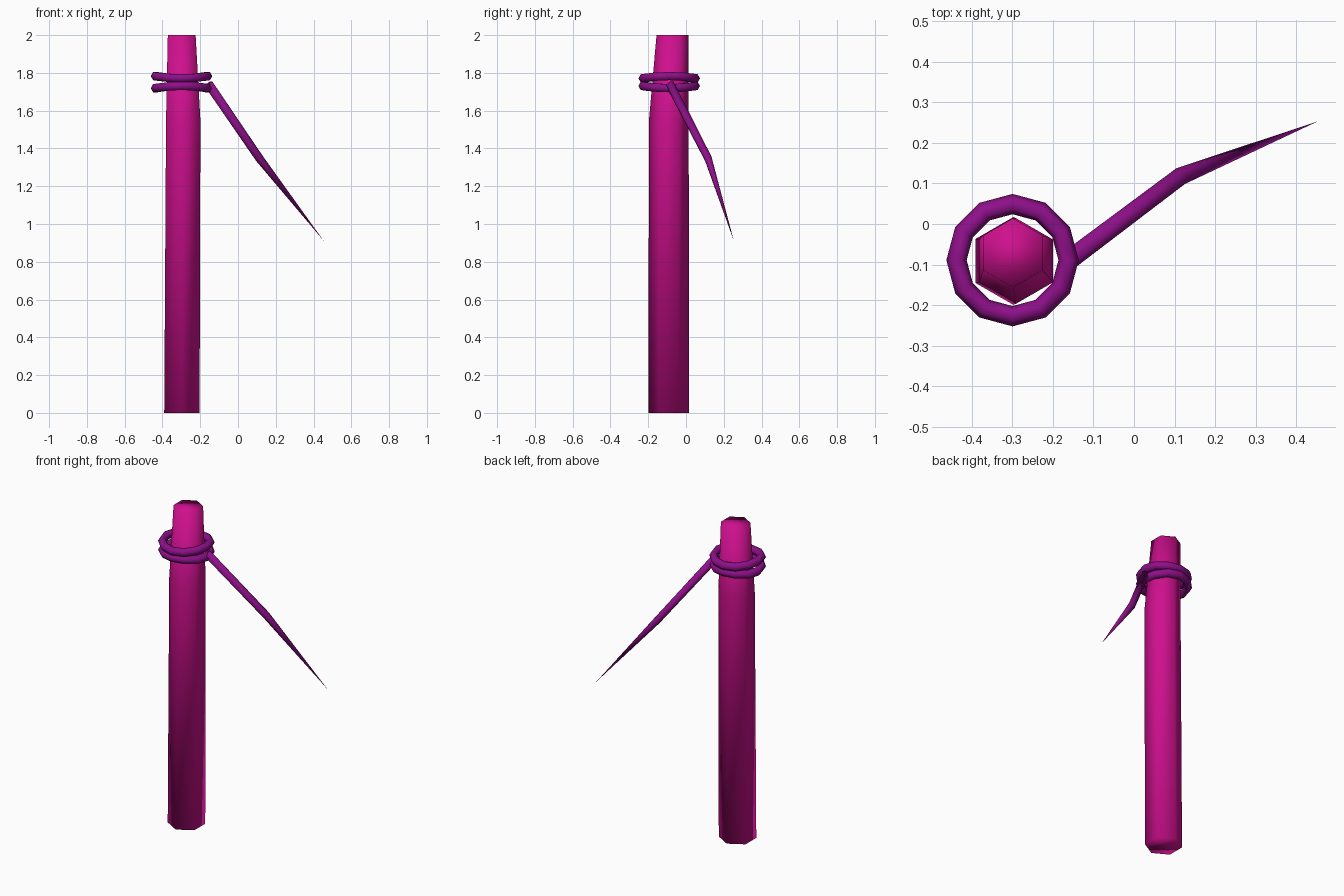
import bpy, bmesh
from math import cos, sin, pi, radians
from mathutils import Vector

cube = bpy.data.objects.get("Cube")
if cube:
    bpy.data.objects.remove(cube)


def material(name, rgb):
    m = bpy.data.materials.new(name)
    m.use_nodes = True
    m.diffuse_color = (*rgb, 1)
    m.node_tree.nodes["Principled BSDF"].inputs["Base Color"].default_value = (*rgb, 1)
    return m


magenta = material("magenta", (0.62, 0.005, 0.27))
purple = material("purple", (0.27, 0.005, 0.25))


def loft(name, rings, mat, closed=False):
    """Skin a list of equal point rings, closing it as a loop or with end caps."""
    bm = bmesh.new()
    loops = [[bm.verts.new(p) for p in ring] for ring in rings]
    n = len(loops[0])
    pairs = list(zip(loops, loops[1:]))
    if closed:
        pairs.append((loops[-1], loops[0]))
    for a, b in pairs:
        for i in range(n):
            j = (i + 1) % n
            bm.faces.new((a[i], a[j], b[j], b[i]))
    if not closed:
        bm.faces.new(loops[0][::-1])
        bm.faces.new(loops[-1])
    bmesh.ops.remove_doubles(bm, verts=bm.verts, dist=0.0005)
    bmesh.ops.recalc_face_normals(bm, faces=bm.faces)
    for f in bm.faces:
        f.smooth = True
    mesh = bpy.data.meshes.new(name)
    bm.to_mesh(mesh)
    bm.free()
    mesh.materials.append(mat)
    obj = bpy.data.objects.new(name, mesh)
    bpy.context.collection.objects.link(obj)
    return obj


def section(center, u, v, r, sides=6, turn=0.0):
    c = Vector(center)
    return [c + r * (cos(turn + 2 * pi * i / sides) * u + sin(turn + 2 * pi * i / sides) * v)
            for i in range(sides)]


X, Y, Z = Vector((1, 0, 0)), Vector((0, 1, 0)), Vector((0, 0, 1))

# Hexagonal post, tapering above the shoulder
stations = [(-0.297, -0.091, 0, 0.108), (-0.290, -0.091, 1.55, 0.105), (-0.298, -0.071, 2, 0.085)]
loft("post", [section((x, y, z), X, Y, r, turn=radians(30)) for x, y, z, r in stations], magenta)

# Two slightly wavy rope loops around the post
for name, height, wave in (("upper_loop", 1.777, 0.006), ("lower_loop", 1.725, -0.006)):
    rings = []
    for k in range(12):
        a = 2 * pi * k / 12
        out = Vector((cos(a), sin(a), 0))
        centre = Vector((-0.299, -0.089, height + wave * cos(2 * a))) + 0.138 * out
        rings.append(section(centre, out, Z, 0.025))
    loft(name, rings, purple, closed=True)

# Loose rope end, bending once and running out to a point
path = [Vector(p) for p in ((-0.155, -0.085, 1.74), (0.115, 0.118, 1.345), (0.453, 0.253, 0.912))]
rings = []
for i, (p, r) in enumerate(zip(path, (0.024, 0.022, 0.0001))):
    along = (path[min(i + 1, 2)] - path[max(i - 1, 0)]).normalized()
    side = along.cross(Z).normalized()
    rings.append(section(p, side, side.cross(along), r))
loft("loose_rope_end", rings, purple)
